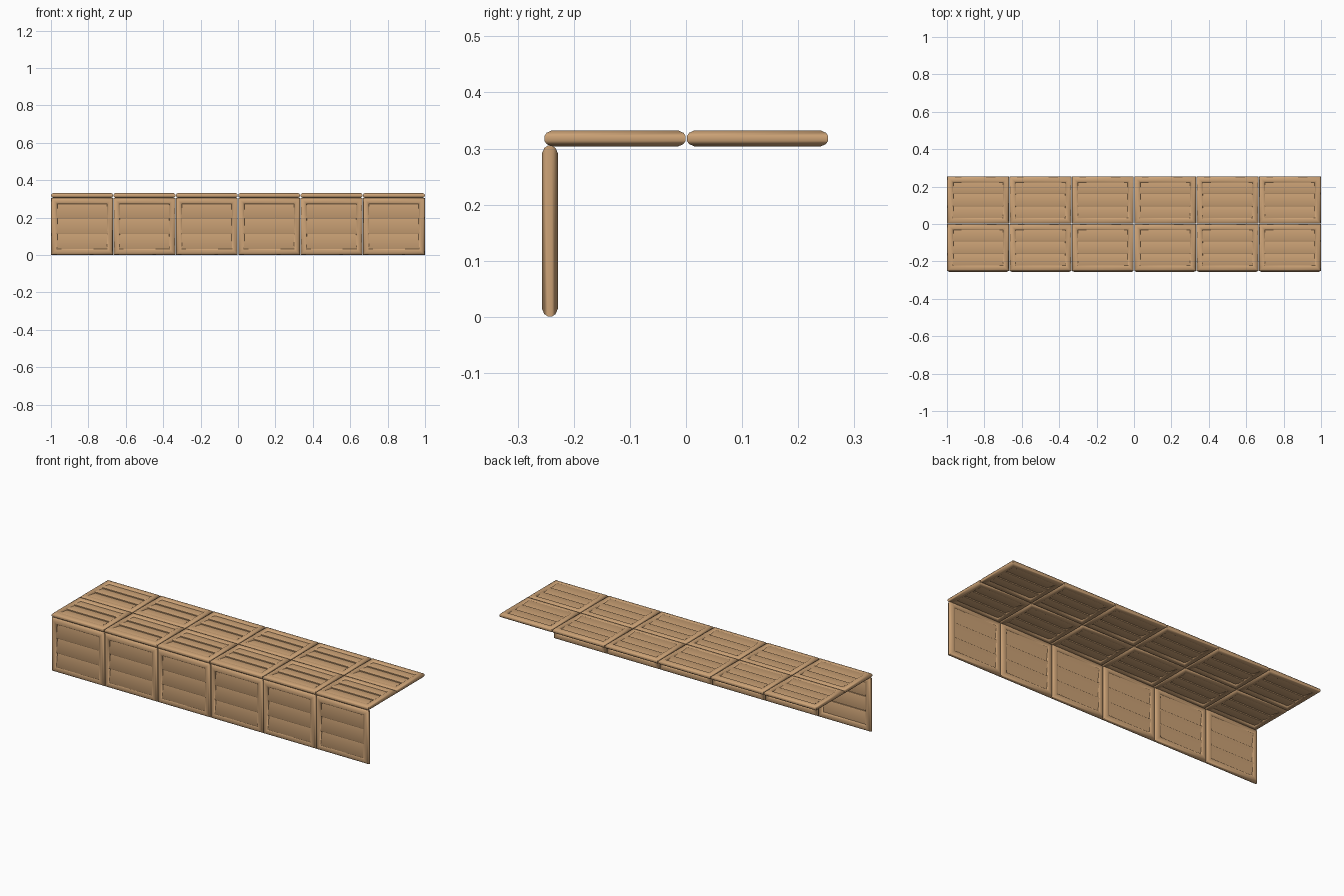
import bpy, bmesh, math
from mathutils import Matrix, Vector

if "Cube" in bpy.data.objects:
    bpy.data.objects.remove(bpy.data.objects["Cube"])

COLS, PITCH, HALF_T = 6, 1 / 3, 0.014
wood = bpy.data.materials.new("wood")
wood.diffuse_color = (0.60, 0.36, 0.18, 1)
wood.use_nodes = True
wood.node_tree.nodes["Principled BSDF"].inputs["Base Color"].default_value = wood.diffuse_color


def panel_mesh(name, w, h, slats=3):
    """Rounded frame filled with tilted slats, lying in XY, outside facing +Z."""
    bm = bmesh.new()
    # frame: rounded cross-section swept round a rectangle (inset, height)
    section = [(0, -.004), (0, .004), (.004, .010), (.013, HALF_T), (.024, HALF_T),
               (.031, .010), (.034, 0), (.031, -.010), (.024, -HALF_T),
               (.013, -HALF_T), (.004, -.010)]
    rings = []
    for sx, sy in ((-1, -1), (1, -1), (1, 1), (-1, 1)):
        rings.append([bm.verts.new((sx * (w / 2 - d), sy * (h / 2 - d), z))
                      for d, z in section])
    n = len(section)
    for i in range(4):
        a, b = rings[i], rings[(i + 1) % 4]
        for j in range(n):
            k = (j + 1) % n
            bm.faces.new((a[j], b[j], b[k], a[k]))
    # slats: tilted boards, lower edge outwards and upper edge inwards
    x = w / 2 - .028
    y0, y1 = -h / 2 + .026, h / 2 - .026
    step = (y1 - y0) / slats
    for i in range(slats):
        lo, hi = y0 + i * step, y0 + (i + 1) * step
        prof = [(lo, -.003), (lo, .009), (lo + .005, .0115), (hi, .003),
                (hi, -.009), (hi - .005, -.0115)]
        ends = [[bm.verts.new((s * x, y, z)) for y, z in prof] for s in (-1, 1)]
        for j in range(len(prof)):
            k = (j + 1) % len(prof)
            bm.faces.new((ends[0][j], ends[1][j], ends[1][k], ends[0][k]))
        bm.faces.new(ends[0])
        bm.faces.new(ends[1])
    bmesh.ops.recalc_face_normals(bm, faces=bm.faces)
    me = bpy.data.meshes.new(name)
    bm.to_mesh(me)
    bm.free()
    me.materials.append(wood)
    for p in me.polygons:
        p.use_smooth = True
    me.set_sharp_from_angle(angle=math.radians(50))
    return me


def row(name, mesh, loc, rot_x):
    for i in range(COLS):
        ob = bpy.data.objects.new(f"{name}_{i + 1}", mesh)
        ob.location = ((i - (COLS - 1) / 2) * PITCH, *loc)
        ob.rotation_euler.x = rot_x
        bpy.context.collection.objects.link(ob)


front = panel_mesh("front_panel", PITCH - .003, 0.304)
top = panel_mesh("top_panel", PITCH - .003, 0.252)

# upright row along the front, then two flat rows on top
row("front_panel", front, (-0.2425, 0.153), math.pi / 2)
row("top_front_panel", top, (-0.1265, 0.318), 0)
row("top_back_panel", top, (0.1275, 0.318), 0)
